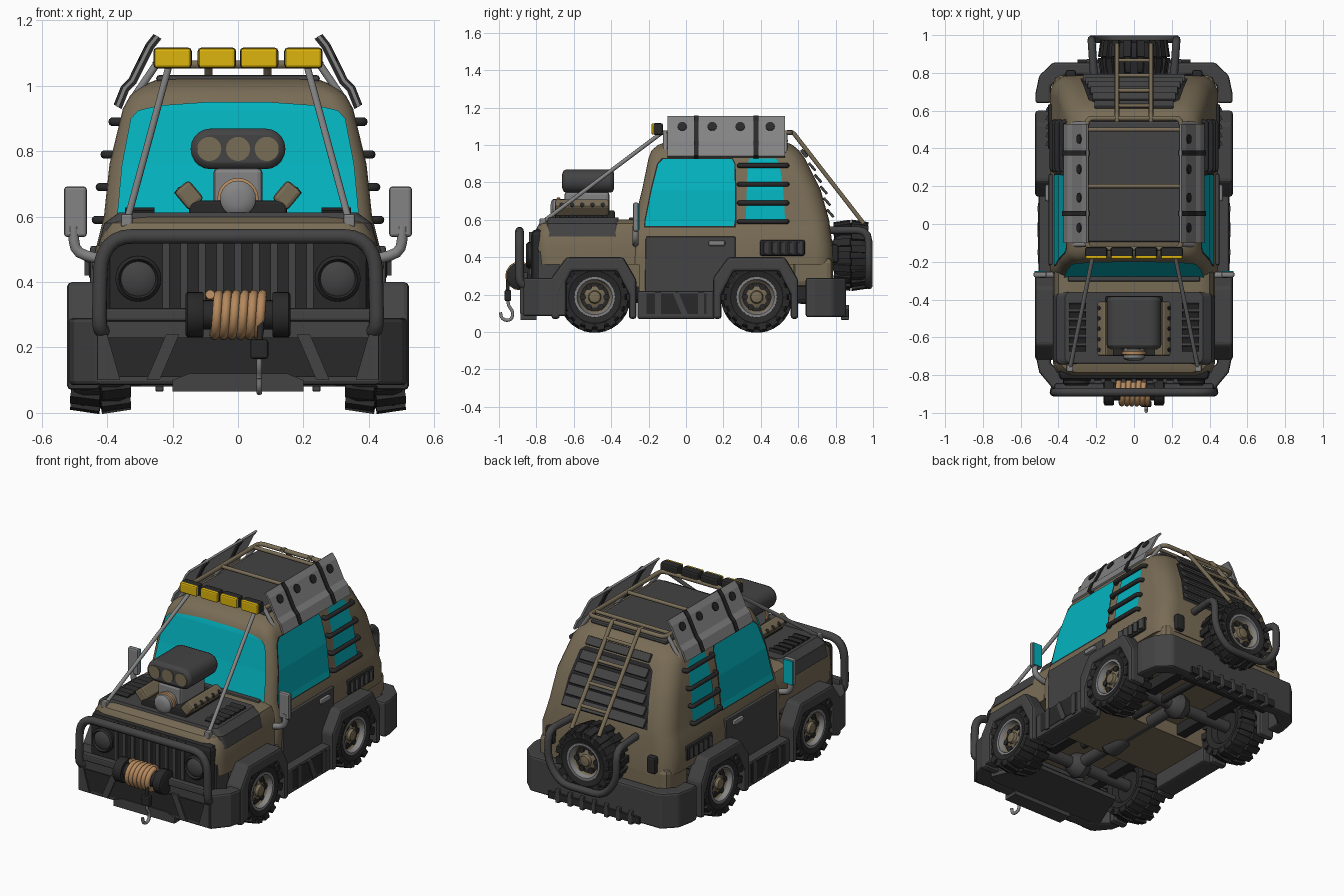
import bpy, bmesh, math
from mathutils import Vector, Matrix, Euler

if "Cube" in bpy.data.objects:
    bpy.data.objects.remove(bpy.data.objects["Cube"])

def mat(name, r, g, b):
    m = bpy.data.materials.new(name)
    m.diffuse_color = (r, g, b, 1)
    m.use_nodes = True
    m.node_tree.nodes["Principled BSDF"].inputs["Base Color"].default_value = m.diffuse_color
    return m
KHAKI = mat("khaki paint", .190, .150, .092)
DARK = mat("dark grey plastic", .056, .056, .056)
BLACK = mat("black rubber", .022, .022, .022)
GREY = mat("light grey metal", .23, .23, .23)
ROPE = mat("tan rope", .46, .25, .11)
YELLOW = mat("yellow lamp", .72, .46, .004)
GLASS = mat("cyan glass", .001, .45, .52)

# ---------- helpers (all geometry in world coordinates) ----------
def mk(name, verts, faces, m, bevel=0, mirror=False, smooth=False):
    me = bpy.data.meshes.new(name)
    me.from_pydata([tuple(v) for v in verts], [], faces)
    bm = bmesh.new(); bm.from_mesh(me)
    bmesh.ops.recalc_face_normals(bm, faces=bm.faces)
    bm.to_mesh(me); bm.free()
    if smooth:
        me.shade_smooth(); me.set_sharp_from_angle(angle=.6)
    me.materials.append(m)
    ob = bpy.data.objects.new(name, me)
    bpy.context.collection.objects.link(ob)
    if bevel:
        b = ob.modifiers.new("bevel", 'BEVEL'); b.width = bevel; b.segments = 2; b.limit_method = 'ANGLE'
    if mirror:
        ob.modifiers.new("mirror", 'MIRROR')
    return ob

def loft(name, rings, m, cap=True, **k):
    n = len(rings[0])
    f = [(i*n+j, i*n+(j+1) % n, (i+1)*n+(j+1) % n, (i+1)*n+j) for i in range(len(rings)-1) for j in range(n)]
    if cap:
        f += [tuple(range(n)), tuple(range((len(rings)-1)*n, len(rings)*n))]
    return mk(name, [v for r in rings for v in r], f, m, **k)

def prism(name, poly, axis, a, b, m, **k):
    put = {'x': lambda p, t: (t, p[0], p[1]), 'y': lambda p, t: (p[0], t, p[1]), 'z': lambda p, t: (p[0], p[1], t)}[axis]
    return loft(name, [[put(p, t) for p in poly] for t in (a, b)], m, **k)

def box(name, c, s, m, rot=(0, 0, 0), **k):
    M = Matrix.Translation(c) @ Euler(rot, 'ZYX').to_matrix().to_4x4()
    sq = [(-1, -1), (1, -1), (1, 1), (-1, 1)]
    return loft(name, [[M @ Vector((x*s[0]/2, y*s[1]/2, z*s[2]/2)) for x, y in sq] for z in (-1, 1)], m, **k)

def lathe(name, p, d, prof, m, n=24, cap=True, **k):
    """prof: (distance along d, radius)"""
    q = Vector(d).to_track_quat('Z', 'Y')
    rings = [[Vector(p) + q @ Vector((r*math.cos(t*math.tau/n), r*math.sin(t*math.tau/n), h)) for t in range(n)] for h, r in prof]
    return loft(name, rings, m, cap, smooth=True, **k)

def cyl(name, p0, p1, r, m, **k):
    d = Vector(p1) - Vector(p0)
    return lathe(name, p0, d, [(0, r), (d.length, r)], m, **k)

def tube(name, pts, r, m, mirror=False, cyclic=False, fillet=.035):
    P = [Vector(p) for p in pts]; out = []
    for i, p in enumerate(P):
        if (not cyclic and i in (0, len(P)-1)) or not fillet:
            out.append(p); continue
        a, b = P[i-1]-p, P[(i+1) % len(P)]-p
        A, B = (p + v.normalized()*min(fillet, v.length*.45) for v in (a, b))
        out += [A*(1-t)**2 + p*2*t*(1-t) + B*t*t for t in (0, .33, .67, 1)]
    cu = bpy.data.curves.new(name, 'CURVE'); cu.dimensions = '3D'
    cu.bevel_depth = r; cu.bevel_resolution = 3; cu.use_fill_caps = True
    s = cu.splines.new('POLY'); s.points.add(len(out)-1); s.use_cyclic_u = cyclic
    for q, p in zip(s.points, out):
        q.co = (*p, 1)
    cu.materials.append(m)
    ob = bpy.data.objects.new(name, cu); bpy.context.collection.objects.link(ob)
    if mirror:
        ob.modifiers.new("mirror", 'MIRROR')
    return ob

def ring(z, y0, y1, w, rf, rr):
    """rounded rectangle at height z"""
    out = []
    for cx, cy, r, a0 in ((w-rr, y1-rr, rr, 0), (rr-w, y1-rr, rr, 90), (rf-w, y0+rf, rf, 180), (w-rf, y0+rf, rf, 270)):
        out += [(cx + r*math.cos(math.radians(a0+a)), cy + r*math.sin(math.radians(a0+a)), z) for a in (0, 18, 36, 54, 72, 90)]
    return out

# ---------- body shells ----------
CAB = [(.36, -.30, .79, .44), (.46, -.29, .785, .445), (.56, -.28, .77, .42), (.60, -.275, .765, .41), (.76, -.235, .72, .393),
       (.93, -.20, .635, .352), (.97, -.185, .605, .33), (1.0, -.15, .57, .295), (1.022, -.09, .52, .24)]
def cab(z, i):
    for a, b in zip(CAB, CAB[1:]):
        if a[0] <= z <= b[0]:
            return a[i] + (b[i]-a[i])*(z-a[0])/(b[0]-a[0])
loft("cabin", [ring(*c, .06, .10) for c in CAB], KHAKI, smooth=True)
loft("hood", [ring(z, y, -.2, w, .09, .05) for z, y, w in ((.36, -.805, .43), (.45, -.815, .43), (.53, -.812, .42), (.58, -.785, .40), (.602, -.73, .36))], KHAKI, smooth=True)
loft("hood_cover", [ring(z, y, -.36, w, .03, .03) for z, y, w in ((.51, -.745, .428), (.58, -.745, .409), (.612, -.735, .365))], DARK)
box("lower_body", (0, -.05, .28), (.88, .40, .24), KHAKI)
box("rear_lower_body", (0, .68, .32), (.85, .21, .16), KHAKI, bevel=.03)
box("front_inner_body", (0, -.73, .33), (.82, .12, .2), DARK)
box("scuttle", (0, -.28, .60), (.70, .05, .025), DARK, bevel=.008)

# ---------- windows ----------
def side_plate(name, rows, m, off=.005):
    v = [(cab(z, 3)+off, y, z) for z, a, b in rows for y in (a, b)]
    return mk(name, v, [(2*i, 2*i+1, 2*i+3, 2*i+2) for i in range(len(rows)-1)], m, mirror=True)
side_plate("door_window_seal", [(.56, -.225, .268), (.60, -.222, .27), (.76, -.19, .27), (.90, -.155, .265), (.93, -.13, .25)], BLACK, .003)
side_plate("door_window", [(.568, -.218, .256), (.60, -.215, .262), (.76, -.183, .262), (.90, -.148, .258), (.926, -.12, .245)], GLASS, .006)
side_plate("rear_side_window", [(.595, .32, .53), (.76, .325, .52), (.90, .33, .50), (.928, .34, .48)], GLASS)
WS = [(.60, .37), (.76, .355), (.90, .328), (.925, .305), (.94, .24), (.95, .10)]
mk("windshield", [(s*w, cab(z, 1)-.007, z) for z, w in WS for s in (-1, 1)], [(2*i, 2*i+1, 2*i+3, 2*i+2) for i in range(5)], GLASS)
for z in (.59, .69, .79, .89):
    x = cab(z, 3) + .022
    tube("window_bar", [(x-.03, .285, z), (x, .285, z), (x, .54, z), (x-.03, .54, z)], .013, BLACK, True, fillet=.012)

# ---------- doors and side details ----------
prism("door_panel", [(-.22, .20), (.20, .20), (.265, .40), (.265, .51), (-.215, .51)], 'x', .40, .452, DARK, bevel=.006, mirror=True)
box("door_handle", (.458, .165, .475), (.025, .09, .03), GREY, bevel=.01, mirror=True)
box("side_vent", (.443, .515, .45), (.025, .24, .085), BLACK, bevel=.01, mirror=True)
for i in range(5):
    box("side_vent_slat", (.455, .425+.045*i, .45), (.02, .025, .06), DARK, rot=(0, 0, .4), mirror=True)
tube("mirror_arm", [(.42, -.27, .47), (.50, -.27, .49), (.503, -.27, .57)], .017, GREY, True)
box("mirror", (.497, -.268, .615), (.07, .03, .155), GREY, bevel=.01, mirror=True)
box("mirror_glass", (.497, -.252, .615), (.06, .008, .14), GLASS, mirror=True)

# ---------- fenders, sills, bumpers ----------
ARCH = [(-.72, .07), (-.72, .29), (-.64, .40), (-.335, .40), (-.265, .28), (-.265, .07),
        (-.305, .07), (-.305, .20), (-.37, .325), (-.61, .325), (-.675, .20), (-.675, .07)]
for nm, dy in (("front_fender", 0), ("rear_fender", .865)):
    prism(nm, [(y+dy, z) for y, z in ARCH], 'x', .42, .523, DARK, bevel=.015, mirror=True)
box("sill", (.44, -.05, .145), (.13, .42, .15), DARK, bevel=.012, mirror=True)
box("sill_inset", (.504, -.05, .15), (.008, .32, .11), BLACK, mirror=True)
for y, a in ((-.15, 0), (-.03, .4), (.08, 0)):
    box("sill_rib", (.505, y, .15), (.014, .03, .13), DARK, rot=(a, 0, 0), mirror=True)
# bumpers are U-shaped shells in plan
def bumper(name, s, inner, y_in, z0):
    half = [(.522, .64), (.522, .69), (.502, .785), (.43, .855 if s > 0 else .872)]
    hole = [(-inner, .64), (-inner, y_in-.06), (-inner+.08, y_in), (inner-.08, y_in), (inner, y_in-.06), (inner, .64)]
    poly = half + [(-x, y) for x, y in reversed(half)] + hole
    prism(name, [(x, s*y) for x, y in poly], 'z', z0, .29, DARK, bevel=.012)
bumper("front_bumper", -1, .44, .80, .085)
bumper("rear_bumper", 1, .44, .79, .08)
prism("bumper_recess", [(-.42, .11), (.42, .11), (.40, .23), (-.40, .23)], 'y', -.878, -.86, BLACK)
prism("bumper_brace", [(.24, .10), (.28, .10), (.22, .24), (.18, .24)], 'y', -.887, -.86, DARK, mirror=True)
prism("bumper_corner_brace", [(.36, .10), (.43, .10), (.43, .24), (.40, .24)], 'y', -.887, -.86, DARK, mirror=True)
prism("bumper_chin", [(-.2, .065), (.2, .065), (.2, .10), (.15, .12), (-.15, .12), (-.2, .10)], 'y', -.885, -.80, DARK)
prism("front_skid_plate", [(-.42, -.82), (.42, -.82), (.30, -.52), (-.30, -.52)], 'z', .09, .115, DARK)
box("rear_step", (0, .82, .10), (.60, .10, .04), BLACK)
for i in range(7):
    box("step_tooth", (-.24+.08*i, .85, .105), (.025, .045, .08), DARK, bevel=.005)

# ---------- grille, headlights, bull bar ----------
box("grille_panel", (0, -.76, .405), (.80, .135, .29), BLACK, bevel=.03)
for i in range(9):
    box("grille_slat", (-.22+.055*i, -.825, .42), (.022, .03, .23), DARK)
lathe("headlight_ring", (.305, -.79, .41), (0, -1, 0), [(0, .07), (.055, .07), (.065, .06), (.05, .052)], BLACK, cap=False, mirror=True)
lathe("headlight", (.305, -.80, .41), (0, -1, 0), [(0, .056), (.04, .056), (.05, .04), (.055, .015)], DARK, mirror=True)
tube("bull_bar", [(-.40, -.83, .25), (-.425, -.89, .25), (-.42, -.89, .48), (-.37, -.89, .54), (.37, -.89, .54), (.42, -.89, .48), (.425, -.89, .25), (.40, -.83, .25)], .023, DARK, fillet=.05)
box("bull_cross_bar", (0, -.865, .30), (.84, .04, .04), DARK, bevel=.008)

# ---------- winch and hook ----------
cyl("winch_drum", (-.15, -.89, .30), (.15, -.89, .30), .045, BLACK)
lathe("winch_flange", (.105, -.89, .30), (1, 0, 0), [(0, .066), (.006, .07), (.05, .07), (.056, .06)], BLACK, mirror=True)
tube("winch_rope", [(-.085+.16*i/96, -.89+.062*math.sin(i*math.tau/16), .30+.062*math.cos(i*math.tau/16)) for i in range(97)], .0145, ROPE, fillet=0)
tube("hook_rope", [(.072, -.95, .30), (.065, -.955, .2)], .01, BLACK)
box("hook_block", (.065, -.952, .195), (.055, .035, .06), BLACK, bevel=.008)
tube("hook", [(.065, -.952, .18), (.065, -.95, .14), (.065, -.925, .11), (.065, -.93, .07), (.065, -.96, .06), (.065, -.987, .075), (.065, -.992, .105)], .009, GREY, fillet=.02)

# ---------- engine through the hood ----------
box("engine_block", (0, -.54, .625), (.30, .32, .05), BLACK, bevel=.01)
box("blower", (0, -.53, .69), (.15, .24, .12), GREY, bevel=.015)
lathe("engine_pulley", (0, -.64, .655), (0, -1, 0), [(0, .055), (.07, .055), (.08, .045), (.085, .02)], GREY)
lathe("pulley_belt", (0, -.67, .655), (0, -1, 0), [(0, .052), (.004, .063), (.02, .063), (.024, .052)], ROPE)
box("cylinder_head", (.15, -.555, .665), (.06, .29, .075), KHAKI, rot=(0, .7, 0), bevel=.012, mirror=True)
for i in range(5):
    cyl("exhaust_port", (.165, -.665+.055*i, .665), (.188, -.665+.055*i, .682), .013, BLACK, n=10, mirror=True)
SC = [(sx*(.085+.06*math.cos(a)), .807+.062*math.sin(a)) for sx, A in ((1, range(-90, 91, 18)), (-1, range(90, -91, -18))) for a in map(math.radians, A)]
prism("air_scoop", SC, 'y', -.66, -.385, DARK, bevel=.02, smooth=True)
for x in (-.088, 0, .088):
    cyl("scoop_intake", (x, -.64, .807), (x, -.664, .807), .037, KHAKI)
for i in range(6):
    box("hood_louver", (.30, -.66+.045*i, .615), (.09, .03, .018), BLACK, rot=(.35, 0, 0), mirror=True)

# ---------- roof, rack, boards, lamps ----------
box("roof_panel", (0, .225, 1.022), (.50, .64, .022), DARK, bevel=.01)
tube("rack_frame", [(-.25, -.13, 1.065), (.25, -.13, 1.065), (.25, .56, 1.065), (-.25, .56, 1.065)], .013, KHAKI, cyclic=True)
for y in (.20, .50):
    tube("rack_crossbar", [(-.25, y, 1.065), (.25, y, 1.065)], .011, KHAKI)
for y in (-.11, .22, .53):
    tube("rack_foot", [(.25, y, 1.065), (.325, y, .955)], .012, GREY, True)
BP = [(.374, .94), (.352, .995), (.328, 1.02), (.276, 1.125), (.252, 1.155)]
def board(name, y0, y1, m, o, t):
    prof = [(x+o, z+o*.5) for x, z in BP]
    prism(name, prof + [(x-t, z-t*.6) for x, z in reversed(prof)], 'y', y0, y1, m, mirror=True)
board("traction_board", -.10, .53, GREY, 0, .01)
for y in (.055, .375):
    board("board_strap", y-.013, y+.013, BLACK, .006, .024)
for y in (-.02, .14, .29, .45):
    cyl("board_hole", (.28, y, 1.094), (.2945, y, 1.101), .025, BLACK, n=16, mirror=True)
for x in (.0645, .20):
    box("roof_lamp_housing", (x, -.15, 1.085), (.118, .055, .064), BLACK, bevel=.012, mirror=True)
    box("roof_lamp", (x, -.172, 1.085), (.112, .026, .060), YELLOW, bevel=.008, mirror=True)
tube("front_strut", [(.21, -.13, 1.065), (.34, -.77, .585)], .011, GREY, True)
box("strut_foot", (.34, -.765, .588), (.035, .035, .04), GREY, bevel=.006, mirror=True)

# ---------- rear louvers, lights, ladder, guard ----------
RZ = [(.60, .285), (.76, .265), (.90, .24), (.925, .21)]
mk("rear_window", [(s*w, cab(z, 2)+.006, z) for z, w in RZ for s in (-1, 1)], [(0, 1, 3, 2), (2, 3, 5, 4), (4, 5, 7, 6)], BLACK)
for i in range(5):
    z = .635 + .062*i
    box("rear_louver", (0, cab(z, 2)+.016, z), (.54-.025*i, .055, .014), DARK, rot=(-.85, 0, 0), bevel=.004)
box("louver_hood", (0, .632, .955), (.42, .05, .02), DARK, rot=(-.9, 0, 0), bevel=.006)
box("tail_light", (.335, .79, .42), (.055, .05, .10), BLACK, bevel=.012, mirror=True)
tube("ladder_rail", [(.09, .54, 1.07), (.09, .57, 1.07), (.09, .95, .58)], .012, KHAKI, True, fillet=.02)
for t in (.15, .36, .57, .78):
    tube("ladder_rung", [(-.09, .57+.38*t, 1.07-.49*t), (.09, .57+.38*t, 1.07-.49*t)], .01, KHAKI)
tube("spare_guard", [(-.21, .76, .545), (-.225, .975, .545), (-.225, .978, .36), (-.14, .978, .25), (.14, .978, .25), (.225, .978, .36), (.225, .975, .545), (.21, .76, .545)], .021, DARK, fillet=.06)
box("spare_mount", (0, .80, .41), (.16, .12, .16), BLACK)

# ---------- underbody ----------
box("floor", (0, .03, .31), (.62, 1.36, .14), KHAKI)
box("frame_rail", (.22, .03, .21), (.06, 1.45, .07), BLACK, mirror=True)
cyl("drive_shaft", (0, -.49, .19), (0, .38, .19), .035, DARK)
lathe("gearbox", (0, -.25, .20), (0, 1, 0), [(0, .04), (.05, .075), (.16, .06), (.2, .03)], DARK)
cyl("exhaust_pipe", (.12, -.3, .19), (.12, .78, .17), .022, BLACK)
for y in (-.488, .378):
    cyl("axle", (-.36, y, .187), (.36, y, .187), .035, DARK)
    lathe("differential", (-.07, y, .187), (1, 0, 0), [(0, .03), (.025, .06), (.07, .075), (.115, .06), (.14, .03)], DARK)

# ---------- wheels: built once along +x, then copied ----------
X = (1, 0, 0); O = (0, 0, 0)
parts = [lathe("tire", O, X, [(-.05, .09), (-.08, .105), (-.09, .14), (-.08, .163), (-.055, .174), (.055, .174), (.08, .163), (.09, .14), (.08, .105), (.05, .09)], BLACK, n=32),
         lathe("rim_ring", O, X, [(.055, .085), (.085, .095), (.085, .108), (.06, .11)], GREY, cap=False),
         lathe("rim_dish", O, X, [(.0, .09), (.062, .09), (.045, .07), (.058, .035), (.075, .03), (.078, .02)], KHAKI)]
for k in range(6):
    a = k*math.tau/6
    c, s = math.cos(a)*.062, math.sin(a)*.062
    parts.append(cyl("rim_hole", (.03, c, s), (.06, c, s), .017, BLACK, n=10))
for k in range(32):
    a = (k//2 + .5*(k % 2))*math.tau/16
    sx = 1 if k % 2 else -1
    parts.append(box("tread_lug", (sx*.046, -math.sin(a)*.167, math.cos(a)*.167), (.09, .04, .034), BLACK, rot=(a, sx*.15, 0)))
places = [("wheel", (s*.42, y, .187), 90-90*s) for s in (1, -1) for y in (-.488, .378)] + [("spare_wheel", (0, .882, .41), 90)]
for nm, p, ang in places:
    for ob in parts:
        o = ob.copy(); o.name = nm + "_" + ob.name
        o.matrix_world = Matrix.Translation(p) @ Matrix.Rotation(math.radians(ang), 4, 'Z')
        bpy.context.collection.objects.link(o)
for ob in parts:
    bpy.data.objects.remove(ob)
